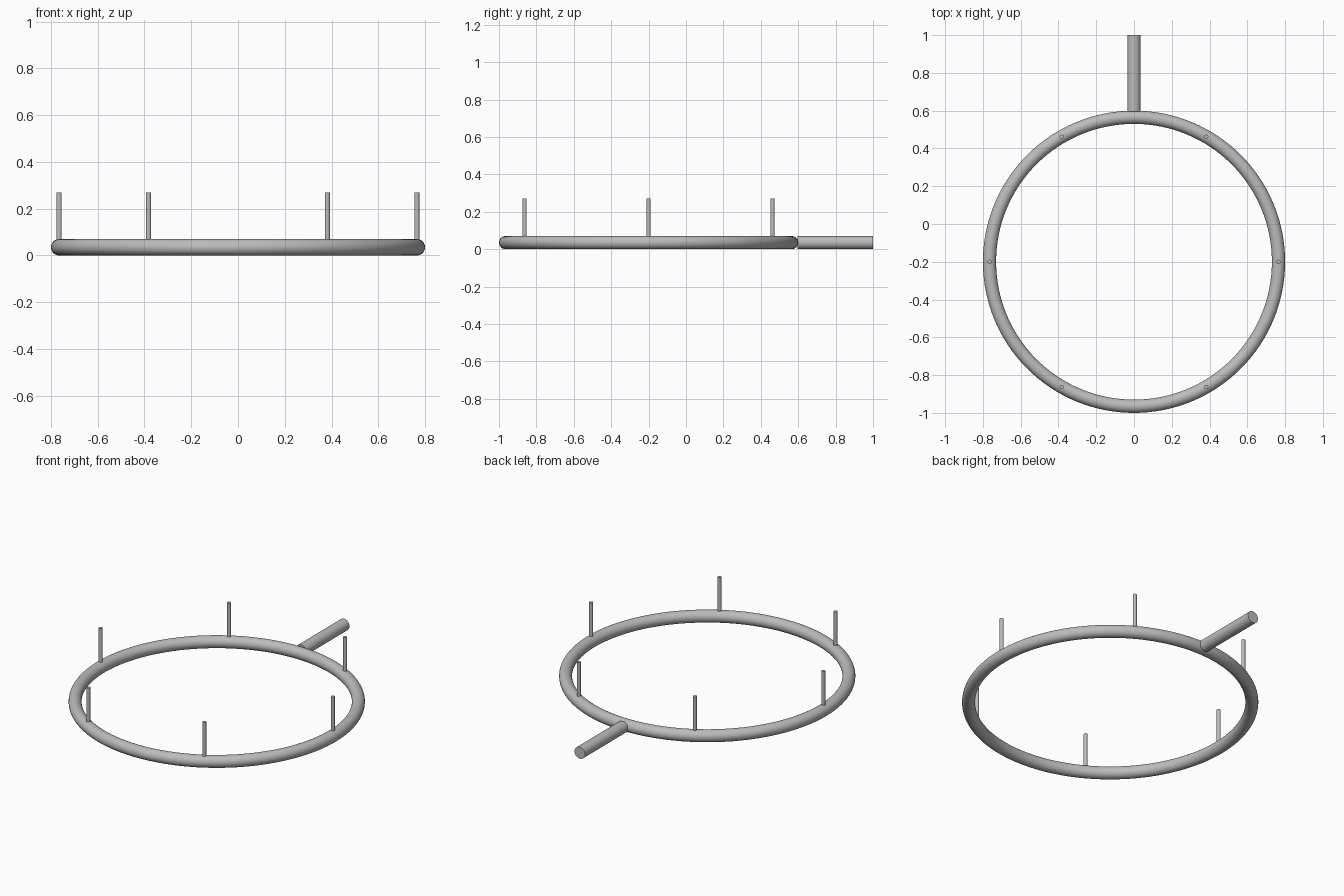
import bpy, math

if "Cube" in bpy.data.objects:
    bpy.data.objects.remove(bpy.data.objects["Cube"])

CY = -0.2      # ring centre in y
R = 0.765      # ring centreline radius
T = 0.035      # tube radius

grey = bpy.data.materials.new("plain_grey")
grey.diffuse_color = (0.5, 0.5, 0.5, 1)
grey.use_nodes = True
grey.node_tree.nodes["Principled BSDF"].inputs["Base Color"].default_value = grey.diffuse_color


def finish(name):
    ob = bpy.context.object
    ob.name = name
    ob.data.materials.append(grey)
    bpy.ops.object.shade_smooth_by_angle(angle=math.radians(40))
    return ob


def rod(name, radius, length, loc, rot=(0, 0, 0), sides=32):
    bpy.ops.mesh.primitive_cylinder_add(vertices=sides, radius=radius, depth=length,
                                        location=loc, rotation=rot)
    return finish(name)


# Round tube ring
bpy.ops.mesh.primitive_torus_add(major_radius=R, minor_radius=T, major_segments=128,
                                 minor_segments=32, location=(0, CY, T))
finish("ring")

# Handle sticking out of the back
y0, y1 = 0.595, 1.0
rod("handle", T, y1 - y0, (0, (y0 + y1) / 2, T), (math.pi / 2, 0, 0))

# Six upright pins around the ring
z0, z1 = 0.067, 0.27
for i in range(6):
    a = math.radians(60 * i)
    rod(f"pin_{i + 1}", 0.011, z1 - z0,
        (R * math.cos(a), CY + R * math.sin(a), (z0 + z1) / 2), sides=24)
